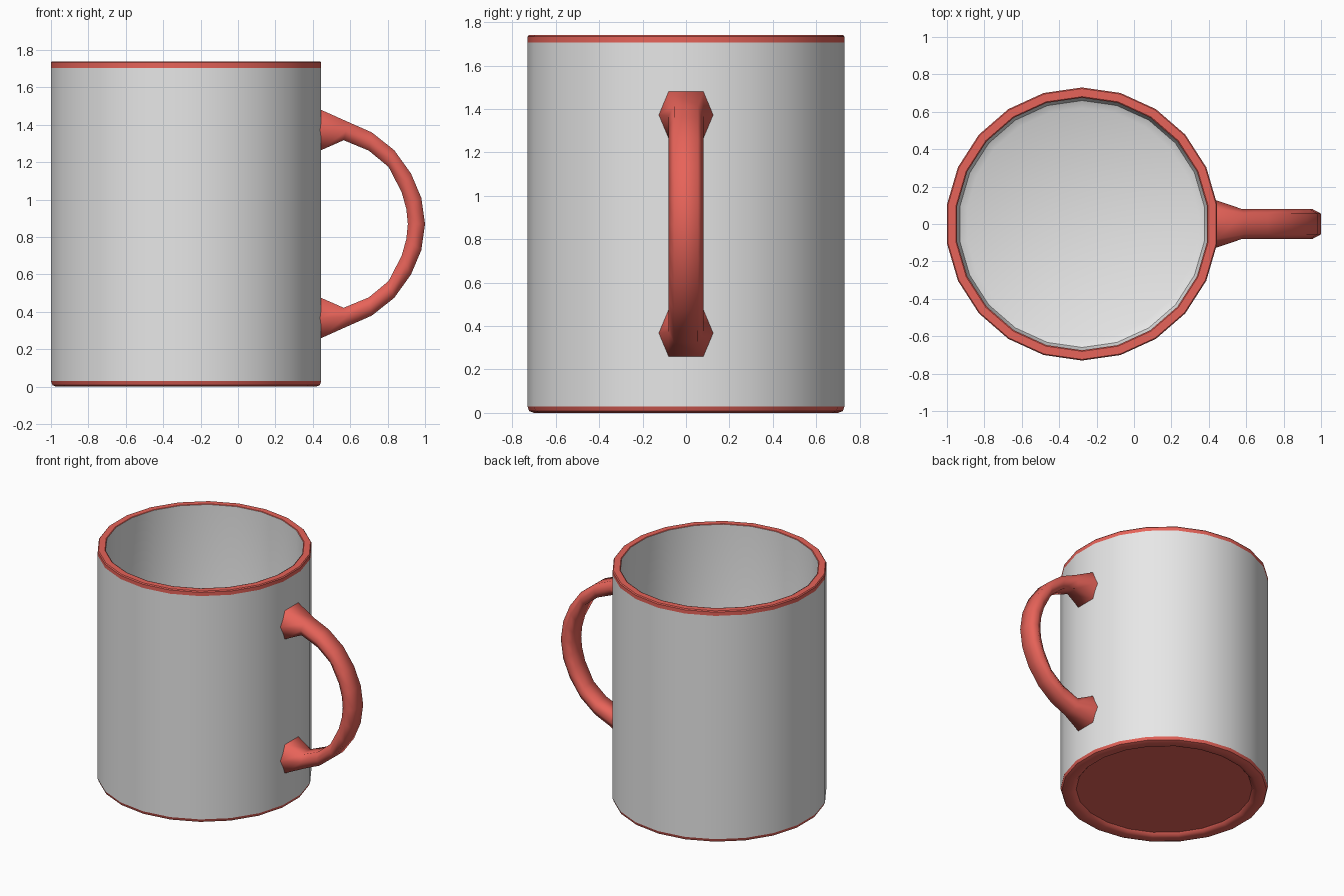
import bpy, bmesh, math

if "Cube" in bpy.data.objects:
    bpy.data.objects.remove(bpy.data.objects["Cube"])

CX, SIDES = -0.2775, 22


def material(name, color):
    m = bpy.data.materials.new(name)
    m.diffuse_color = (*color, 1)
    m.use_nodes = True
    m.node_tree.nodes["Principled BSDF"].inputs["Base Color"].default_value = m.diffuse_color
    return m


white = material("white_glaze", (0.8, 0.8, 0.8))
red = material("coral_red", (0.8, 0.125, 0.1))


def skin(name, rings, mat, angle=40, cap_start=False, cap_end=False):
    """Bridge closed rings of points into one smooth object."""
    bm = bmesh.new()
    loops = [[bm.verts.new(p) for p in ring] for ring in rings]
    n = len(loops[0])
    for a, b in zip(loops, loops[1:]):
        for i in range(n):
            j = (i + 1) % n
            bm.faces.new((a[i], a[j], b[j], b[i]))
    if cap_start:
        bm.faces.new(loops[0][::-1])
    if cap_end:
        bm.faces.new(loops[-1])
    me = bpy.data.meshes.new(name)
    bm.to_mesh(me)
    bm.free()
    me.materials.append(mat)
    ob = bpy.data.objects.new(name, me)
    bpy.context.collection.objects.link(ob)
    bpy.ops.object.select_all(action='DESELECT')
    ob.select_set(True)
    bpy.context.view_layer.objects.active = ob
    bpy.ops.object.shade_smooth_by_angle(angle=math.radians(angle))
    return ob


def ring(r, z):
    step = 2 * math.pi / SIDES
    return [(CX + r * math.cos((i + 0.5) * step), r * math.sin((i + 0.5) * step), z)
            for i in range(SIDES)]


def lathe(name, profile, mat, **kw):
    return skin(name, [ring(r, z) for r, z in profile], mat, **kw)


# Mug shell: outer wall, inner wall and floor
lathe("outer_wall", [(0.73, 0.03), (0.73, 1.705)], white)
lathe("inner_wall", [(0.675, 1.738), (0.675, 0.12), (0.66, 0.08), (0.62, 0.06)],
      white, cap_end=True)

# Red lip around the top
lathe("rim", [(0.73, 1.705), (0.73, 1.733), (0.724, 1.74), (0.681, 1.74), (0.675, 1.735)], red)

# Red foot with a shallow recess underneath
lathe("base", [(0.62, 0.025), (0.635, 0.006), (0.66, 0.0), (0.70, 0.0), (0.722, 0.008),
               (0.73, 0.03)], red, cap_start=True)

# Handle: six-sided tube, given as outer and inner points of each section (x, z),
# then half width at the sides and half width of the flats
half = [((0.42, 1.48), (0.42, 1.265), 0.125, 0.08),
        ((0.445, 1.48), (0.445, 1.265), 0.125, 0.08),
        ((0.59, 1.415), (0.565, 1.318), 0.08, 0.055),
        ((0.715, 1.36), (0.70, 1.262), 0.08, 0.055),
        ((0.835, 1.265), (0.805, 1.175), 0.08, 0.055),
        ((0.925, 1.14), (0.875, 1.04), 0.08, 0.055),
        ((0.98, 1.01), (0.90, 0.95), 0.08, 0.055)]
mid_z = 0.87
middle = [((1.0, mid_z), (0.908, mid_z), 0.08, 0.055)]
lower = [((o[0], 2 * mid_z - o[1]), (i[0], 2 * mid_z - i[1]), w, f)
         for o, i, w, f in reversed(half)]


def section(o, i, w, f):
    mx, mz = (o[0] + i[0]) / 2, (o[1] + i[1]) / 2
    return [(o[0], f, o[1]), (mx, w, mz), (i[0], f, i[1]),
            (i[0], -f, i[1]), (mx, -w, mz), (o[0], -f, o[1])]


skin("handle", [section(*s) for s in half + middle + lower], red, angle=65,
     cap_start=True, cap_end=True)

# Consistent outward normals on the closed handle
me = bpy.data.objects["handle"].data
bm = bmesh.new()
bm.from_mesh(me)
bmesh.ops.recalc_face_normals(bm, faces=bm.faces)
bm.to_mesh(me)
bm.free()
